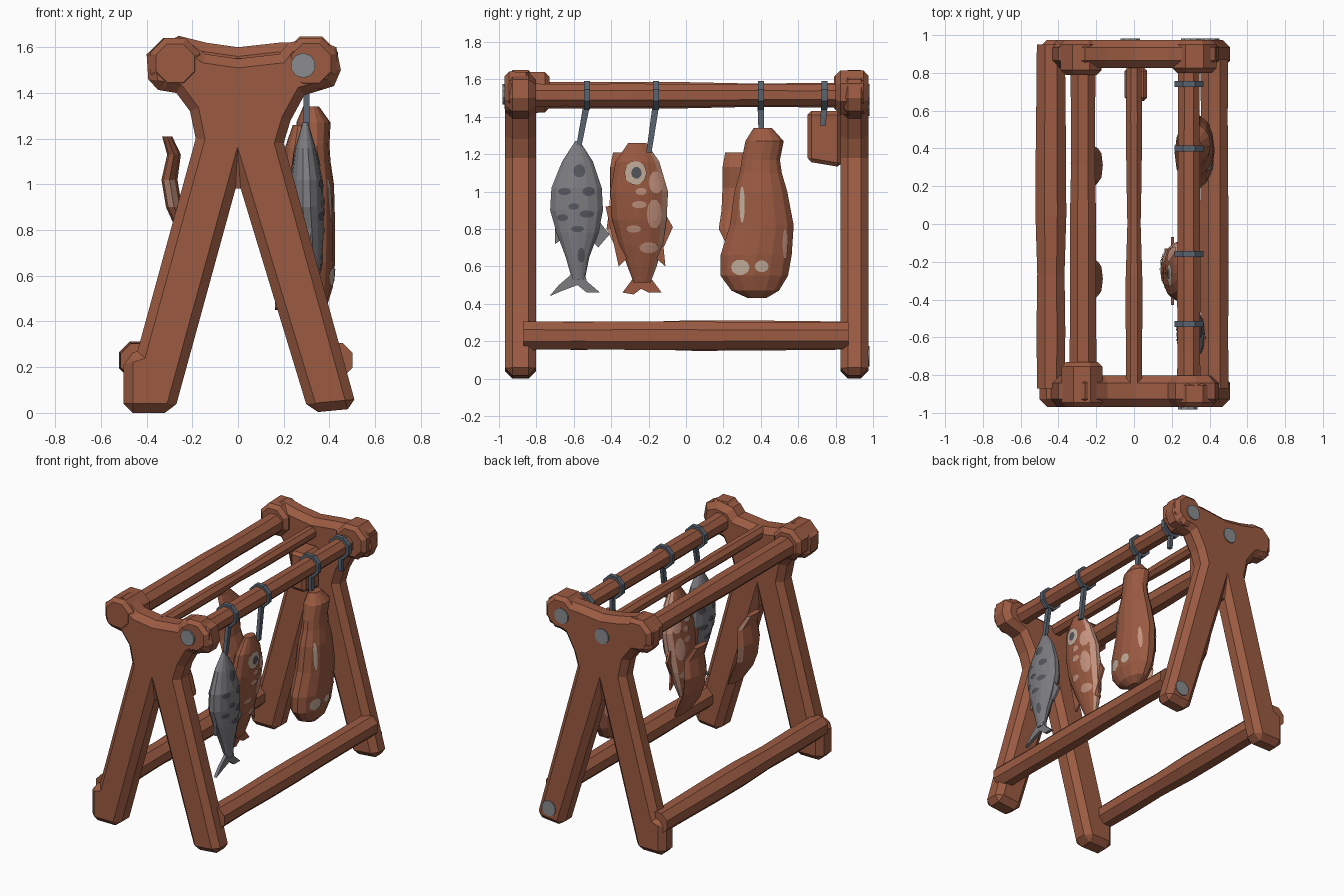
import bpy, bmesh, math, random
from mathutils import Vector

if "Cube" in bpy.data.objects:
    bpy.data.objects.remove(bpy.data.objects["Cube"])

random.seed(4)


def mat(name, rgb):
    m = bpy.data.materials.new(name)
    m.diffuse_color = (*rgb, 1)
    m.use_nodes = True
    m.node_tree.nodes["Principled BSDF"].inputs["Base Color"].default_value = m.diffuse_color
    return m


WOOD = mat("brown wood", (0.33, 0.105, 0.055))
STRAP = mat("blue grey strap", (0.10, 0.125, 0.16))
GREY = mat("pale grey", (0.25, 0.26, 0.27))
FISH = mat("fish grey", (0.20, 0.20, 0.215))
DARK = mat("dark grey spots", (0.09, 0.09, 0.11))
PINK = mat("pink flesh", (0.55, 0.29, 0.21))
CREAM = mat("cream fat", (0.55, 0.42, 0.33))


def finish(name, bm, *mats):
    bmesh.ops.recalc_face_normals(bm, faces=bm.faces)
    me = bpy.data.meshes.new(name)
    bm.to_mesh(me)
    bm.free()
    ob = bpy.data.objects.new(name, me)
    bpy.context.collection.objects.link(ob)
    for m in mats:
        me.materials.append(m)
    return ob


def skin(bm, rings):
    n = len(rings[0])
    vs = [[bm.verts.new(p) for p in r] for r in rings]
    for a, b in zip(vs, vs[1:]):
        for i in range(n):
            bm.faces.new((a[i], a[(i + 1) % n], b[(i + 1) % n], b[i]))
    bm.faces.new(vs[0])
    bm.faces.new(vs[-1])


def log(name, p0, p1, r, m=WOOD, sides=8, segs=6, jit=0.006):
    """Slightly uneven faceted bar between two points."""
    p0, p1 = Vector(p0), Vector(p1)
    q = (p1 - p0).to_track_quat('Z', 'Y')
    rings = []
    for s in range(segs + 1):
        c = p0.lerp(p1, s / segs)
        rr = r + random.uniform(-jit, jit)
        rings.append([c + q @ Vector((rr * math.cos(a), rr * math.sin(a), 0))
                      for a in [2 * math.pi * (i + 0.5) / sides for i in range(sides)]])
    bm = bmesh.new()
    skin(bm, rings)
    return finish(name, bm, m)


def bevel(ob, w):
    b = ob.modifiers.new("rounded edge", 'BEVEL')
    b.width, b.segments = w, 1
    b.limit_method, b.angle_limit = 'ANGLE', math.radians(70)


def plate(name, pts, axis, at, thick, m):
    """Extruded outline: axis 'y' takes (x, z) points, axis 'x' takes (y, z)."""
    bm = bmesh.new()
    loops = []
    for d in (-thick / 2, thick / 2):
        loops.append([(u, at + d, v) if axis == 'y' else (at + d, u, v) for u, v in pts])
    skin(bm, loops)
    return finish(name, bm, m)


def at_height(prof, z):
    for a, b in zip(prof, prof[1:]):
        if b[0] <= z <= a[0]:
            t = (a[0] - z) / (a[0] - b[0])
            return [p + (q - p) * t for p, q in zip(a, b)]
    return prof[0]


def body(name, prof, m, m2=None, rule=None, sides=14):
    """Hanging body; profile rows are z, centre x, centre y, half x, half y."""
    bm = bmesh.new()
    skin(bm, [[(cx + rx * math.cos(a), cy + ry * math.sin(a), z)
               for a in [2 * math.pi * i / sides for i in range(sides)]]
              for z, cx, cy, rx, ry in prof])
    ob = finish(name, bm, m, m2 or m)
    if rule:
        for f in ob.data.polygons:
            f.material_index = int(rule(f))
    return ob


def patch(name, prof, y, z, ry, rz, m, lift=0.004, both=True):
    """Thin oval lying on the side of a body."""
    bm = bmesh.new()
    for s in ((1, -1) if both else (1,)):
        def on(yy, zz):
            _, cx, cy, bx, by = at_height(prof, zz)
            k = max(0, 1 - ((yy - cy) / by) ** 2)
            return bm.verts.new((cx + s * (bx * math.sqrt(k) + lift), yy, zz))
        c = on(y, z)
        rings = [[on(y + k * ry * math.cos(a), z + k * rz * math.sin(a))
                  for a in [math.pi * i / 5 for i in range(10)]] for k in (0.5, 1)]
        for i in range(10):
            j = (i + 1) % 10
            bm.faces.new((c, rings[0][i], rings[0][j]))
            bm.faces.new((rings[0][i], rings[1][i], rings[1][j], rings[0][j]))
    finish(name, bm, m)


# Forked end frames
def end_frame(name, y, thick, crotch):
    pts = [(-0.50, 0), (-0.50, 0.25), (-0.44, 0.27), (-0.185, 1.2), (-0.21, 1.32), (-0.27, 1.4),
           (-0.39, 1.42), (-0.40, 1.57), (-0.26, 1.65), (-0.14, crotch + 0.02), (0.0, crotch),
           (0.18, crotch + 0.02), (0.22, 1.62), (0.33, 1.64), (0.43, 1.6), (0.45, 1.5),
           (0.42, 1.43), (0.29, 1.39), (0.23, 1.28), (0.2, 1.18), (0.52, 0.02), (0.31, 0),
           (0.0, 1.02), (-0.28, 0)]
    bevel(plate(name, pts, 'y', y, thick, WOOD), 0.04)


end_frame("front_frame", -0.885, 0.165, 1.55)
end_frame("back_frame", 0.9, 0.15, 1.6)
for nm, x, y0, y1 in (("front_left", -0.275, -0.97, -0.73), ("front_right", 0.32, -0.97, -0.83),
                      ("back_left", -0.28, 0.79, 0.975), ("back_right", 0.32, 0.8, 0.975)):
    bevel(log(nm + "_knob", (x, y0, 1.53), (x, y1, 1.53), 0.122, segs=1), 0.025)

# Rails
log("right_top_rail", (0.29, -0.97, 1.515), (0.29, 0.97, 1.515), 0.067)
log("left_top_rail", (-0.27, -0.95, 1.515), (-0.27, 0.95, 1.515), 0.072)
log("middle_rail", (0, -0.86, 1.51), (0, 0.86, 1.51), 0.043)
log("left_bottom_rail", (-0.44, -0.87, 0.23), (-0.44, 0.95, 0.23), 0.083)
log("right_bottom_rail", (0.425, -0.87, 0.23), (0.425, 0.87, 0.23), 0.078)
bevel(plate("hanging_block", [(0.65, 1.16), (0.83, 1.13), (0.83, 1.43), (0.65, 1.43)],
            'x', 0.01, 0.12, WOOD), 0.02)

# Pale end caps
for nm, x, z, y, s in (("front_rail_cap", 0.285, 1.52, -0.97, -1), ("back_rail_cap", 0.3, 1.52, 0.97, 1),
                       ("back_middle_cap", -0.02, 1.46, 0.97, 1), ("back_foot_cap", 0.40, 0.12, 0.97, 1)):
    log(nm, (x, y, z), (x, y + s * 0.012, z), 0.055, GREY, 10, 1, 0)

# Straps and hooks
for i, (y, ye, ze) in enumerate(((-0.53, -0.575, 1.24), (-0.16, -0.20, 1.21),
                                 (0.40, 0.40, 1.31), (0.74, 0.73, 1.35))):
    log(f"strap_ring_{i}", (0.29, y - 0.016, 1.515), (0.29, y + 0.016, 1.515), 0.083, STRAP, 8, 1, 0)
    plate(f"strap_{i}", [(y - 0.018, 1.47), (y + 0.018, 1.47), (ye + 0.016, ze), (ye - 0.012, ze)],
          'x', 0.30, 0.025, STRAP)

# Grey fish
fish = [(1.27, .295, -.58, .012, .012), (1.16, .295, -.58, .045, .085), (1.02, .30, -.585, .07, .138),
        (0.90, .30, -.585, .075, .145), (0.78, .31, -.58, .065, .115), (0.65, .32, -.58, .045, .065),
        (0.53, .33, -.575, .02, .035)]
body("grey_fish", fish, FISH)
plate("grey_fish_tail", [(-.61, .56), (-.54, .56), (-.53, .52), (-.46, .46), (-.53, .46), (-.58, .50),
                         (-.66, .47), (-.73, .44), (-.68, .50)], 'x', 0.33, 0.022, FISH)
plate("grey_fish_fins", [(-.70, .82), (-.70, .72), (-.64, .76), (-.52, .76), (-.47, .70), (-.41, .77),
                         (-.47, .85)], 'x', 0.31, 0.016, FISH)
for y, z, a, b in ((-.57, 1.11, .033, .035), (-.65, 1.0, .035, .02), (-.52, 1.0, .035, .025),
                   (-.60, .92, .03, .018), (-.53, .88, .04, .02), (-.66, .86, .03, .018),
                   (-.58, .80, .035, .018), (-.56, .66, .02, .04)):
    patch("grey_fish_spot", fish, y, z, a, b, DARK)

# Brown fish, pink along one side, tilted inwards
trout = [(1.26, .27, -.26, .03, .05), (1.16, .26, -.26, .055, .12), (1.0, .24, -.25, .07, .158),
         (0.85, .22, -.25, .07, .15), (0.72, .20, -.24, .06, .12), (0.60, .185, -.235, .04, .08),
         (0.51, .175, -.235, .02, .045)]
body("brown_fish", trout, WOOD, PINK, lambda f: f.normal.y > 0.6)
plate("brown_fish_tail", [(-.28, .54), (-.19, .54), (-.13, .46), (-.20, .46), (-.24, .48), (-.28, .45),
                          (-.34, .46)], 'x', 0.172, 0.02, WOOD)
plate("brown_fish_fins", [(-.43, .92), (-.36, .60), (-.30, .66), (-.18, .66), (-.11, .60), (-.12, .70),
                          (-.07, .81), (-.15, .95)], 'x', 0.205, 0.016, WOOD)
for y, z, a, b in ((-.16, 1.05, .04, .06), (-.17, .88, .04, .08), (-.25, .93, .04, .02),
                   (-.28, .80, .04, .02), (-.20, .70, .05, .03), (-.24, 1.0, .03, .02)):
    patch("brown_fish_patch", trout, y, z, a, b, PINK)
patch("brown_fish_eye", trout, -.27, 1.10, .06, .065, CREAM, 0.007)
patch("brown_fish_pupil", trout, -.265, 1.10, .028, .032, DARK, 0.011)

# Large ham
ham = [(1.34, .32, .41, .035, .05), (1.27, .33, .42, .075, .105), (1.17, .33, .40, .07, .105),
       (1.10, .33, .40, .075, .115), (1.0, .33, .40, .09, .145), (0.82, .325, .405, .10, .175),
       (0.66, .32, .375, .105, .195), (0.55, .32, .365, .095, .185), (0.47, .32, .37, .07, .13),
       (0.43, .32, .38, .03, .05)]
body("ham", ham, WOOD)
patch("ham_bone", ham, .29, .595, .05, .042, CREAM, both=False)
patch("ham_small_bone", ham, .405, .60, .037, .032, CREAM, both=False)
patch("ham_fat_streak", ham, .30, .93, .014, .10, CREAM)
patch("ham_side_streak", ham, .53, .72, .014, .08, PINK)

# Curved slabs hanging on the left side
for nm, y, side in (("back_slab", .31, 0), ("front_slab", -.29, 1)):
    prof = [(1.21, -.31, y - .03, .022, .07), (1.13, -.28, y, .03, .115), (1.02, -.30, y + .01, .035, .125),
            (0.90, -.28, y, .035, .12), (0.80, -.235, y - .01, .035, .125), (0.71, -.19, y, .025, .09)]
    body(nm, prof, WOOD, PINK, lambda f, s=side: s and abs(f.normal.y) > 0.55, sides=8)
